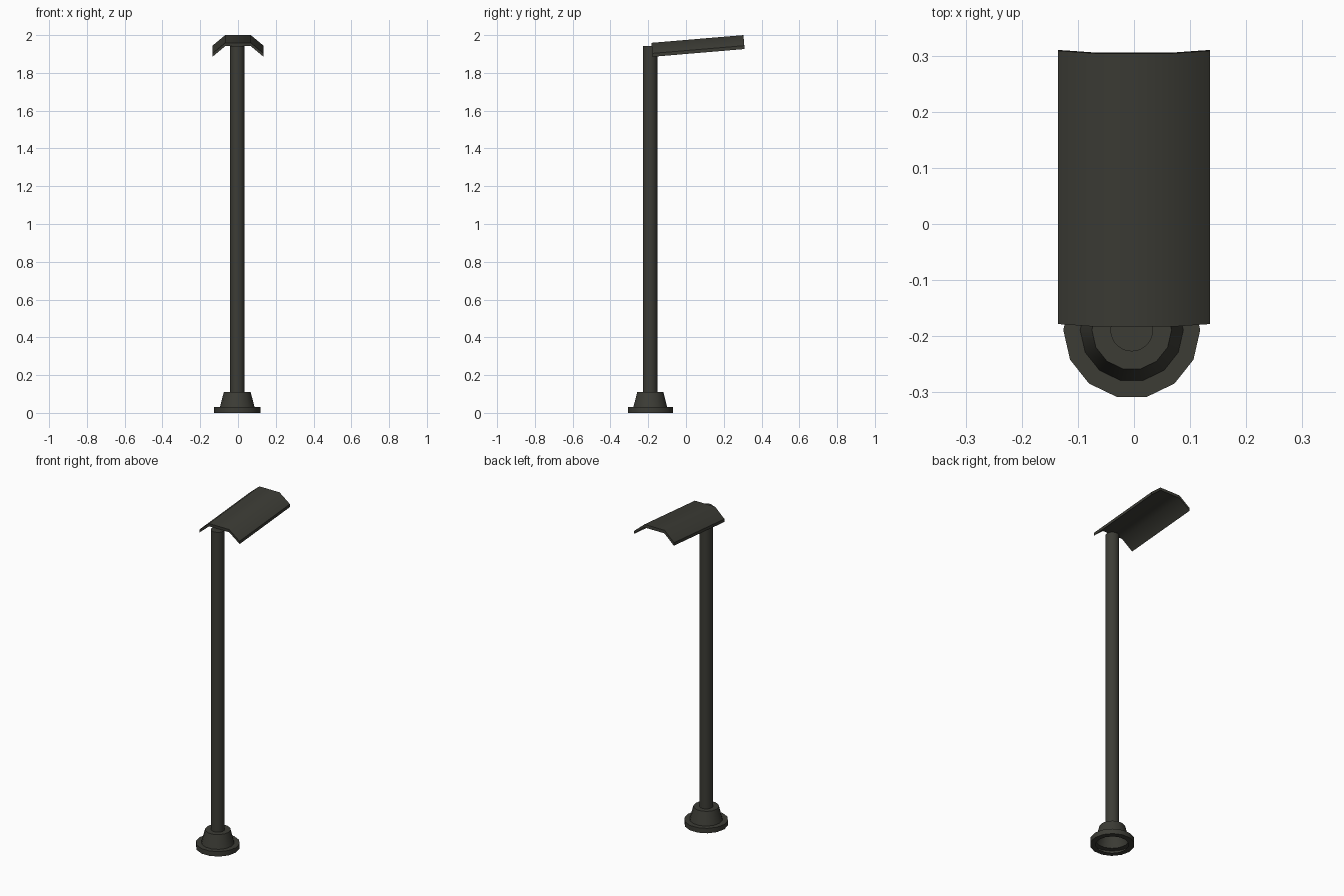
import bpy, math

if "Cube" in bpy.data.objects:
    bpy.data.objects.remove(bpy.data.objects["Cube"])

mat = bpy.data.materials.new("dark olive grey")
mat.diffuse_color = (0.045, 0.045, 0.036, 1)
mat.use_nodes = True
mat.node_tree.nodes["Principled BSDF"].inputs["Base Color"].default_value = mat.diffuse_color
CX, CY = -0.004, -0.189


def make(name, verts, faces):
    mesh = bpy.data.meshes.new(name)
    mesh.from_pydata(verts, [], faces)
    mesh.materials.append(mat)
    ob = bpy.data.objects.new(name, mesh)
    bpy.context.collection.objects.link(ob)
    bpy.ops.object.select_all(action='DESELECT')
    ob.select_set(True)
    bpy.context.view_layer.objects.active = ob
    bpy.ops.object.shade_smooth_by_angle(angle=math.radians(45))
    return ob


def lathe(name, profile, n):
    """Turn a (radius, z) profile running bottom to top; cap the top."""
    verts, faces = [], []
    for r, z in profile:
        for i in range(n):
            a = 2 * math.pi * i / n
            verts.append((CX + r * math.cos(a), CY + r * math.sin(a), z))
    for k in range(len(profile) - 1):
        for i in range(n):
            j = (i + 1) % n
            faces.append((k * n + i, k * n + j, (k + 1) * n + j, (k + 1) * n + i))
    faces.append(tuple(range((len(profile) - 1) * n, len(profile) * n)))
    return make(name, verts, faces)


# hollow flanged foot, 14 sides
lathe("base", [(0.09, 0), (0.122, 0), (0.122, 0.03), (0.092, 0.03), (0.071, 0.11)], 14)

# round pole
lathe("pole", [(0.038, 0.10), (0.038, 1.942)], 32)

# tilted three-sided hood, extruded along its length
tilt = math.atan2(0.041, 0.487)
length = math.hypot(0.041, 0.487)
top = [(-0.135, -0.056), (-0.068, 0), (0.068, 0), (0.135, -0.056)]
section = top + [(x, z - 0.018) for x, z in reversed(top)]
verts = []
for d in (0, length):
    for x, z in section:
        verts.append((x, -0.183 + d * math.cos(tilt) - z * math.sin(tilt),
                      1.959 + d * math.sin(tilt) + z * math.cos(tilt)))
n = len(section)
faces = [(i, i + n, (i + 1) % n + n, (i + 1) % n) for i in range(n)]
for k in range(3):  # end caps
    q = (k, k + 1, n - 2 - k, n - 1 - k)
    faces += [q, tuple(v + n for v in reversed(q))]
hood = make("hood", verts, faces)

# consistent outward normals on the closed hood
import bmesh
bm = bmesh.new()
bm.from_mesh(hood.data)
bmesh.ops.recalc_face_normals(bm, faces=bm.faces)
bm.to_mesh(hood.data)
bm.free()
